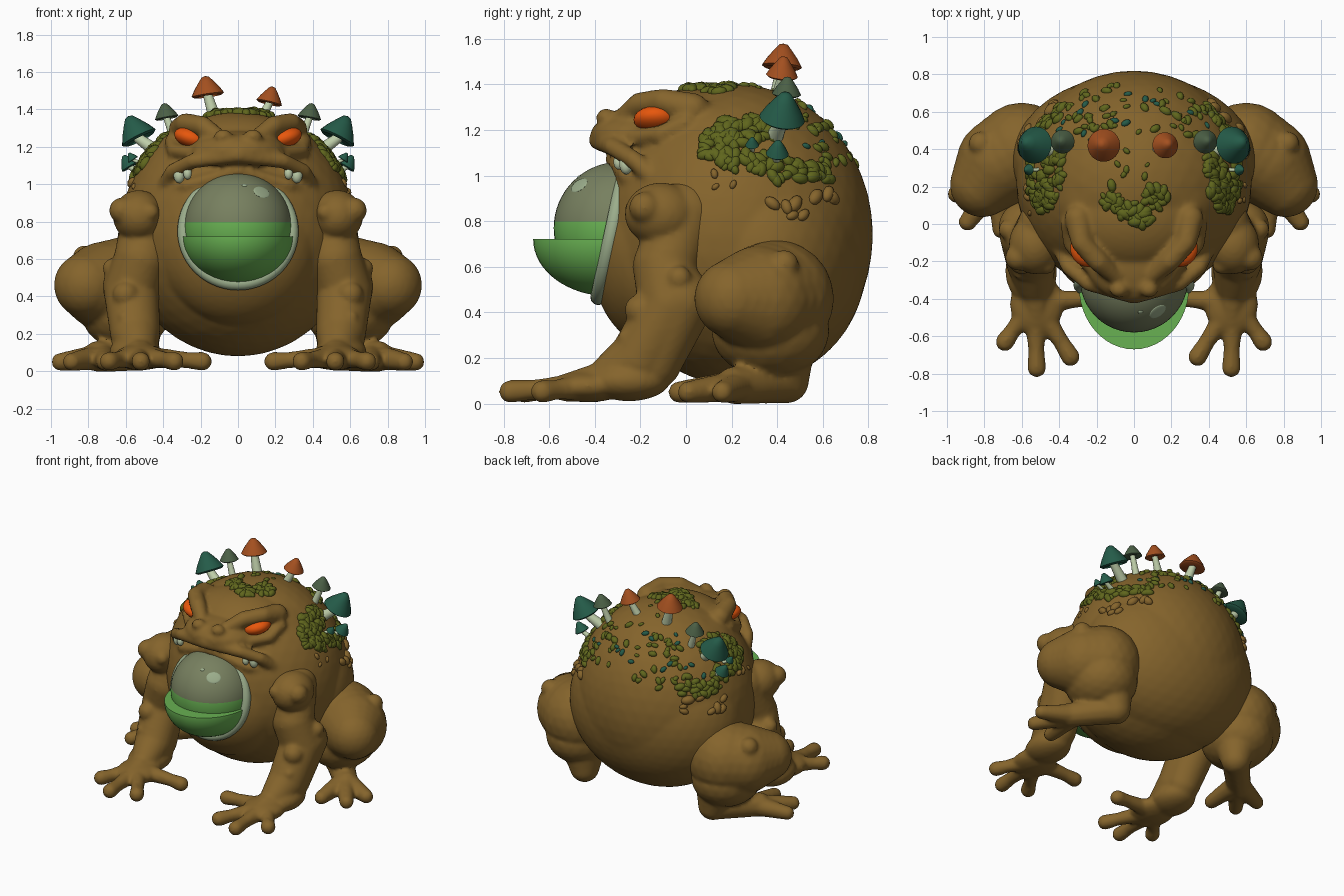
import bpy, bmesh, math, random
from mathutils import Vector, Matrix, Quaternion
from mathutils.bvhtree import BVHTree

random.seed(4)
cube = bpy.data.objects.get("Cube")
if cube:
    bpy.data.objects.remove(cube, do_unlink=True)


def material(name, r, g, b):
    m = bpy.data.materials.new(name)
    m.use_nodes = True
    m.diffuse_color = (r, g, b, 1)
    for n in m.node_tree.nodes:
        if n.type == 'BSDF_PRINCIPLED':
            n.inputs["Base Color"].default_value = (r, g, b, 1)
            n.inputs["Roughness"].default_value = 0.7
    return m


SKIN = material("brown_skin", 0.235, 0.128, 0.025)
MOSS = material("moss_green", 0.115, 0.132, 0.012)
TEAL = material("teal_cap", 0.018, 0.105, 0.066)
GREY = material("grey_green_cap", 0.07, 0.115, 0.06)
RUST = material("rust_cap", 0.37, 0.08, 0.014)
BONE = material("pale_stem", 0.52, 0.62, 0.4)
EYE = material("orange_eye", 0.85, 0.1, 0.004)
GLASS = material("bubble_grey", 0.185, 0.215, 0.115)
LIQUID = material("bright_green", 0.14, 0.44, 0.085)
RIM = material("pale_rim", 0.33, 0.42, 0.26)


def finish(name, bm, mats, mirror=False, fuse=0):
    """Turn a bmesh into an object; fuse melts its parts into one skin."""
    me = bpy.data.meshes.new(name)
    bm.to_mesh(me)
    bm.free()
    ob = bpy.data.objects.new(name, me)
    bpy.context.collection.objects.link(ob)
    if fuse:
        rm = ob.modifiers.new("fuse", 'REMESH')
        rm.mode = 'VOXEL'
        rm.voxel_size = fuse
        sm = ob.modifiers.new("soften", 'SMOOTH')
        sm.factor, sm.iterations = 0.5, 7
        dg = bpy.context.evaluated_depsgraph_get()
        ob.data = bpy.data.meshes.new_from_object(ob.evaluated_get(dg))
        ob.modifiers.clear()
        bpy.data.meshes.remove(me)
        ob.data.name = name
        ob.data.materials.clear()
    for m in mats:
        ob.data.materials.append(m)
    ob.data.shade_smooth()
    ob.data.set_sharp_from_angle(angle=0.9)
    if mirror:
        ob.modifiers.new("mirror", 'MIRROR')
    return ob


def ball(bm, c, r, rot=None, sub=3):
    r = (r, r, r) if isinstance(r, float) else r
    mat = Matrix.LocRotScale(Vector(c), rot or Quaternion(), Vector(r))
    bmesh.ops.create_icosphere(bm, subdivisions=sub, radius=1, matrix=mat)


def chain(bm, *pts):
    """Tapered tube of overlapping balls through (x, y, z, radius) points."""
    for a, b in zip(pts, pts[1:]):
        a, b = Vector(a), Vector(b)
        n = math.ceil((b - a).to_3d().length / (0.3 * min(a.w, b.w)))
        for i in range(n + 1):
            p = a.lerp(b, i / n)
            ball(bm, p[:3], p.w, sub=3 if p.w > 0.1 else 2)


# Torso, head and face in one skin
bm = bmesh.new()
ball(bm, (0, 0.22, 0.74), (0.63, 0.6, 0.66), sub=4)
ball(bm, (0, 0.34, 0.66), (0.65, 0.46, 0.55), sub=4)
ball(bm, (0, -0.12, 0.66), (0.43, 0.3, 0.42), sub=4)
ball(bm, (0, 0.05, 1.15), (0.38, 0.31, 0.235), sub=4)
ball(bm, (0, 0.16, 1.11), (0.46, 0.36, 0.27), sub=4)
ball(bm, (0, -0.2, 1.18), (0.26, 0.22, 0.105))
ball(bm, (0, -0.07, 1.0), (0.4, 0.22, 0.16))
for s in (-1, 1):
    chain(bm, (s * 0.395, -0.13, 0.98, 0.045), (s * 0.35, -0.23, 1.07, 0.042),
          (s * 0.24, -0.32, 1.125, 0.042), (0, -0.385, 1.155, 0.045))
    chain(bm, (s * 0.385, -0.14, 0.95, 0.04), (s * 0.27, -0.26, 0.995, 0.036),
          (0, -0.32, 1.07, 0.036))
    chain(bm, (s * 0.1, -0.28, 1.25, 0.045), (s * 0.19, -0.2, 1.31, 0.058),
          (s * 0.28, -0.1, 1.325, 0.058), (s * 0.3, 0.03, 1.29, 0.075))
    chain(bm, (s * 0.12, -0.27, 1.2, 0.035), (s * 0.24, -0.22, 1.165, 0.04),
          (s * 0.34, -0.11, 1.18, 0.04), (s * 0.35, 0.0, 1.23, 0.045))
    ball(bm, (s * 0.08, -0.35, 1.255), (0.05, 0.045, 0.04))
body = finish("body_and_head", bm, [SKIN], fuse=0.014)

# Front legs: shoulder, bent arm, hand with four fingers, warts
bm = bmesh.new()
ball(bm, (0.53, -0.11, 0.83), (0.14, 0.16, 0.14))
chain(bm, (0.47, 0, 0.83, 0.15), (0.52, -0.09, 0.6, 0.145), (0.57, -0.06, 0.43, 0.15),
      (0.55, -0.2, 0.2, 0.135), (0.53, -0.36, 0.1, 0.09), (0.52, -0.52, 0.07, 0.065))
chain(bm, (0.58, -0.02, 0.45, 0.145), (0.55, -0.14, 0.18, 0.12))
ball(bm, (0.55, -0.25, 0.1), (0.14, 0.18, 0.09))
ball(bm, (0.52, -0.43, 0.075), (0.145, 0.17, 0.07))
for x, y in ((0.19, -0.4), (0.34, -0.71), (0.52, -0.77), (0.69, -0.63)):
    knuckle = (0.25 * 0.53 + 0.75 * x, -0.4 * 0.25 + 0.75 * y, 0.06, 0.045)
    chain(bm, (0.53, -0.42, 0.08, 0.065), knuckle, (x, y, 0.053, 0.053))
for c, r in (((0.62, -0.18, 0.86), 0.07), ((0.47, -0.22, 0.85), 0.05), ((0.6, -0.2, 0.41), 0.07),
             ((0.61, -0.27, 0.29), 0.03), ((0.67, -0.03, 0.55), 0.055)):
    ball(bm, c, r)
finish("front_legs", bm, [SKIN], mirror=True, fuse=0.013)

# Hind legs: heavy folded thigh over a flat foot splayed outward, one wart
bm = bmesh.new()
chain(bm, (0.6, 0.39, 0.46, 0.26), (0.71, 0.33, 0.455, 0.24), (0.81, 0.21, 0.46, 0.175))
ball(bm, (0.6, 0.37, 0.32), (0.24, 0.26, 0.21))
chain(bm, (0.55, 0.42, 0.22, 0.14), (0.53, 0.44, 0.1, 0.1), (0.75, 0.21, 0.08, 0.085))
for x, y in ((0.71, -0.03), (0.89, 0.01), (0.95, 0.16)):
    chain(bm, (0.72, 0.24, 0.08, 0.075), (x, y, 0.05, 0.05))
ball(bm, (0.82, 0.43, 0.61), 0.065)
finish("hind_legs", bm, [SKIN], mirror=True, fuse=0.013)

# Slanted eyes, and teeth at the mouth corners
bm = bmesh.new()
ball(bm, (0.245, -0.13, 1.245), (0.1, 0.1, 0.055), Quaternion((0, 1, 0), math.radians(-18)))
finish("eyes", bm, [EYE], mirror=True)
bm = bmesh.new()
for x, y, z, r in ((0.27, -0.295, 1.06, 0.023), (0.315, -0.262, 1.05, 0.03)):
    ball(bm, (x, y, z), (r, r, r * 1.5))
finish("teeth", bm, [BONE], mirror=True)

# Throat bubble, tinted below the liquid line
CENTRE = Vector((0, -0.29, 0.77))
bm = bmesh.new()
bmesh.ops.create_uvsphere(bm, u_segments=48, v_segments=32, radius=0.29,
                          matrix=Matrix.Translation(CENTRE))
for f in bm.faces:
    f.material_index = int(f.calc_center_median().z < 0.81)
finish("throat_bubble", bm, [GLASS, LIQUID])
bm = bmesh.new()
for d, r in (((0.44, -0.62, 0.65), 0.05), ((0.12, -0.62, 0.77), 0.014)):
    n = Vector(d).normalized()
    ball(bm, CENTRE + n * 0.288, (r, r * 0.8, 0.006), n.to_track_quat('Z', 'Y'))
finish("bubble_glints", bm, [RIM])

# Flat-topped green bowl in front of the bubble
bm = bmesh.new()
bmesh.ops.create_uvsphere(bm, u_segments=48, v_segments=32, radius=1,
                          matrix=Matrix.LocRotScale(Vector((0, -0.33, 0.72)), Quaternion(),
                                                    Vector((0.295, 0.34, 0.25))))
bmesh.ops.bisect_plane(bm, geom=bm.verts[:] + bm.edges[:] + bm.faces[:], dist=0.0001,
                       plane_co=(0, 0, 0.721), plane_no=(0, 0, 1), clear_outer=True)
bmesh.ops.holes_fill(bm, edges=[e for e in bm.edges if e.is_boundary], sides=0)
finish("green_bowl", bm, [LIQUID])

# Pale membrane ring around the throat
bpy.ops.mesh.primitive_torus_add(location=(0, -0.325, 0.75), rotation=(math.radians(78), 0, 0),
                                 major_radius=0.29, minor_radius=0.034,
                                 major_segments=56, minor_segments=14)
ring = bpy.context.object
ring.name = "throat_ring"
ring.data.materials.append(RIM)
ring.data.shade_smooth()


# Mushrooms
def mushroom(name, base, top, r, h, mat):
    base, top = Vector(base), Vector(top)
    axis = (top - base).normalized()
    turn = (axis + Vector((0, 0, 1))).to_track_quat('Z', 'Y')
    bm = bmesh.new()
    profile = ((0, 0.15), (0.85, 0), (1, 0.08), (0.78, 0.38), (0.46, 0.72), (0.22, 0.95), (0, 1))
    verts = [bm.verts.new((a * r, 0, b * h)) for a, b in profile]
    edges = [bm.edges.new(p) for p in zip(verts, verts[1:])]
    bmesh.ops.spin(bm, geom=verts + edges, axis=(0, 0, 1), cent=(0, 0, 0),
                   angle=math.tau, steps=24)
    bmesh.ops.remove_doubles(bm, verts=bm.verts, dist=0.0005)
    bmesh.ops.recalc_face_normals(bm, faces=bm.faces)
    bmesh.ops.transform(bm, matrix=Matrix.LocRotScale(top, turn, None), verts=bm.verts)
    finish(name + "_cap", bm, [mat])
    bm = bmesh.new()
    stem = Matrix.LocRotScale((base + top) / 2 + axis * 0.01, axis.to_track_quat('Z', 'Y'), None)
    bmesh.ops.create_cone(bm, cap_ends=True, segments=16, radius1=r * 0.4, radius2=r * 0.27,
                          depth=(top - base).length + 0.02, matrix=stem)
    finish(name + "_stem", bm, [BONE])


mushroom("tall_rust_mushroom", (-0.12, 0.4, 1.34), (-0.16, 0.42, 1.47), 0.088, 0.11, RUST)
mushroom("short_rust_mushroom", (0.12, 0.4, 1.34), (0.165, 0.42, 1.43), 0.07, 0.095, RUST)
for s, side in ((1, "left"), (-1, "right")):
    mushroom(side + "_teal_mushroom", (s * 0.4, 0.38, 1.15), (s * 0.525, 0.42, 1.24), 0.1, 0.14, TEAL)
    mushroom(side + "_grey_mushroom", (s * 0.33, 0.42, 1.22), (s * 0.38, 0.44, 1.35), 0.064, 0.085, GREY)
    mushroom(side + "_small_mushroom", (s * 0.5, 0.39, 1.05), (s * 0.575, 0.4, 1.09), 0.05, 0.075, TEAL)
    mushroom(side + "_tiny_mushroom", (s * 0.49, 0.29, 1.1), (s * 0.56, 0.29, 1.13), 0.03, 0.045, TEAL)

# Moss, pebbles and warts scattered on the skin
tree = BVHTree.FromObject(body, bpy.context.evaluated_depsgraph_get())


def scatter(name, mat, top=(), sides=()):
    """Patches are (u, v, spread_u, spread_v, count, size)."""
    bm = bmesh.new()
    jobs = [(0, p) for p in top] + [(s, p) for s in (-1, 1) for p in sides]
    for s, (u, v, du, dv, count, size) in jobs:
        for _ in range(count):
            ang, rad = random.uniform(0, math.tau), math.sqrt(random.random())
            a, b = u + du * rad * math.cos(ang), v + dv * rad * math.sin(ang)
            start = Vector((s * 3, a, b)) if s else Vector((a, b, 3))
            aim = Vector((-s, 0, 0)) if s else Vector((0, 0, -1))
            hit, n, _, _ = tree.ray_cast(start, aim)
            if hit:
                r = size * random.uniform(0.6, 1.1)
                spin = Quaternion((0, 0, 1), random.uniform(0, math.tau))
                ball(bm, hit, (r, r * 0.65, r * 0.65), n.to_track_quat('Z', 'Y') @ spin, 2)
    finish(name, bm, [mat])


scatter("moss", MOSS,
        top=((0, 0.05, 0.1, 0.06, 30, 0.04), (-0.12, 0.14, 0.06, 0.07, 20, 0.036),
             (0.12, 0.14, 0.06, 0.07, 20, 0.036), (0, 0.62, 0.4, 0.13, 34, 0.03),
             (0, 0.32, 0.12, 0.08, 6, 0.024)),
        sides=((0.14, 1.13, 0.07, 0.07, 45, 0.04), (0.26, 1.2, 0.14, 0.06, 55, 0.04),
               (0.3, 1.06, 0.16, 0.04, 30, 0.038), (0.5, 1.0, 0.16, 0.05, 28, 0.04),
               (0.62, 1.14, 0.1, 0.13, 15, 0.034), (0.55, 1.25, 0.1, 0.05, 8, 0.03)))
scatter("teal_pebbles", TEAL, top=((0, 0.55, 0.35, 0.15, 9, 0.026),),
        sides=((0.55, 1.15, 0.15, 0.1, 3, 0.024),))
scatter("back_warts", SKIN, sides=((0.52, 0.88, 0.15, 0.06, 9, 0.045),
                                   (0.15, 0.98, 0.1, 0.04, 3, 0.03)))
